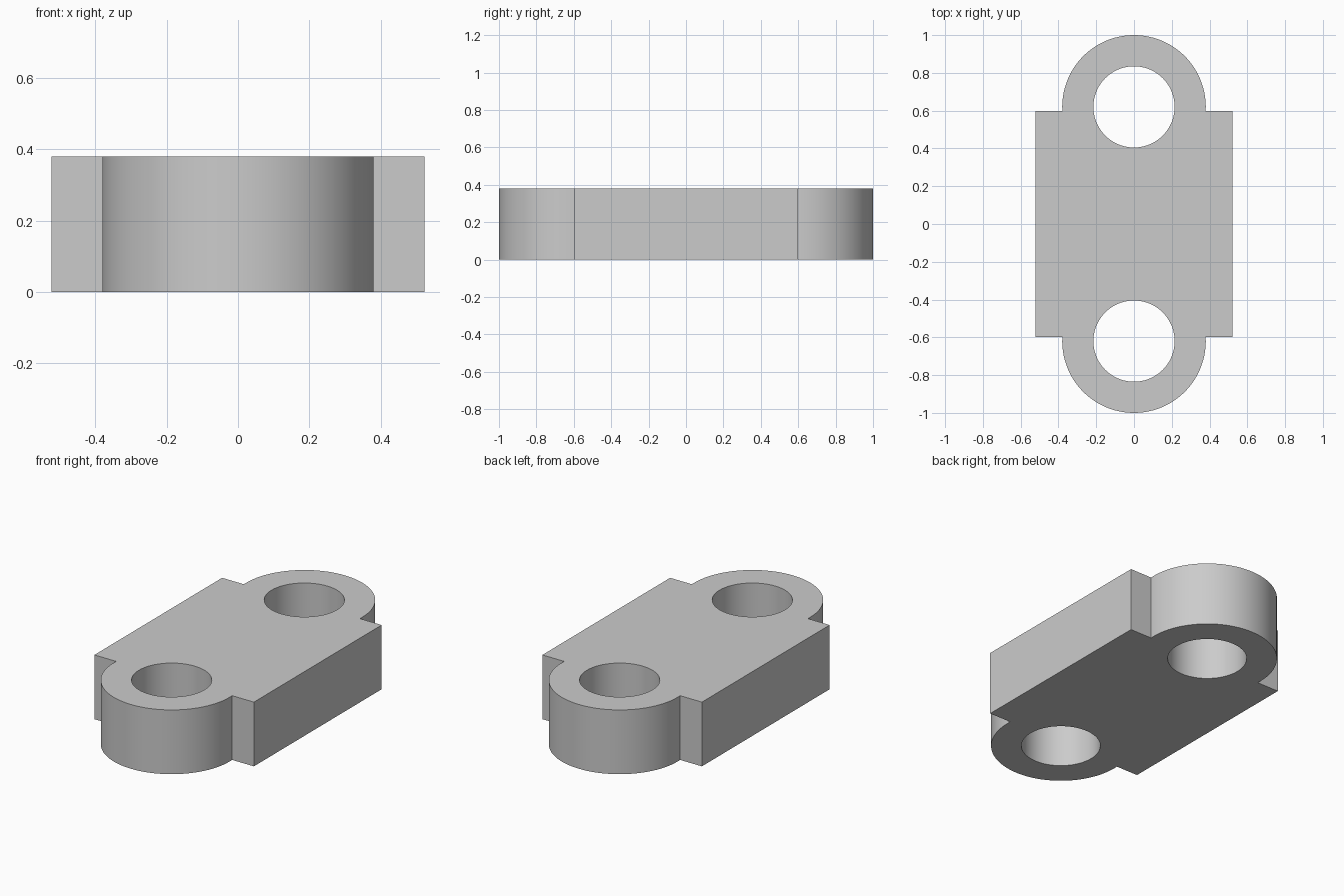
import bpy, bmesh, math

cube = bpy.data.objects.get("Cube")
if cube:
    bpy.data.objects.remove(cube, do_unlink=True)

HALF_WIDTH, HALF_BLOCK, HEIGHT = 0.522, 0.597, 0.38
EYE_Y, EYE_R, HOLE_R = 0.62, 0.38, 0.215
SEGMENTS = 96

grey = bpy.data.materials.new("plain grey")
grey.use_nodes = True
colour = (0.6, 0.6, 0.6, 1)
grey.diffuse_color = colour
grey.node_tree.nodes["Principled BSDF"].inputs["Base Color"].default_value = colour


def arc(cy, radius, start, end, steps):
    """Points along an arc centred on (0, cy)."""
    angles = [start + (end - start) * i / steps for i in range(steps + 1)]
    return [(radius * math.cos(a), cy + radius * math.sin(a)) for a in angles]


def add_loop(bm, points):
    verts = [bm.verts.new((x, y, 0)) for x, y in points]
    return [bm.edges.new((v, verts[i - 1])) for i, v in enumerate(verts)]


# Outline: rounded eye and block shoulders, repeated by a half turn
dip = math.asin((HALF_BLOCK - EYE_Y) / EYE_R)
half = [(HALF_WIDTH, HALF_BLOCK)]
half += arc(EYE_Y, EYE_R, dip, math.pi - dip, SEGMENTS // 2)
half += [(-HALF_WIDTH, HALF_BLOCK)]
outline = half + [(-x, -y) for x, y in half]

# Plate with two through holes
bm = bmesh.new()
edges = add_loop(bm, outline)
for side in (-1, 1):
    edges += add_loop(bm, arc(side * EYE_Y, HOLE_R, 0, math.tau, SEGMENTS)[:-1])
bmesh.ops.triangle_fill(bm, edges=edges, use_beauty=True, use_dissolve=False)
top = bmesh.ops.extrude_face_region(bm, geom=bm.faces[:])
bmesh.ops.translate(bm, vec=(0, 0, HEIGHT),
                    verts=[g for g in top["geom"] if isinstance(g, bmesh.types.BMVert)])
bmesh.ops.recalc_face_normals(bm, faces=bm.faces[:])

mesh = bpy.data.meshes.new("link_plate")
bm.to_mesh(mesh)
bm.free()
mesh.materials.append(grey)
plate = bpy.data.objects.new("link_plate", mesh)
bpy.context.collection.objects.link(plate)

# Smooth round walls, sharp rims
bpy.ops.object.select_all(action='DESELECT')
plate.select_set(True)
bpy.context.view_layer.objects.active = plate
bpy.ops.object.shade_smooth_by_angle(angle=math.radians(30))
